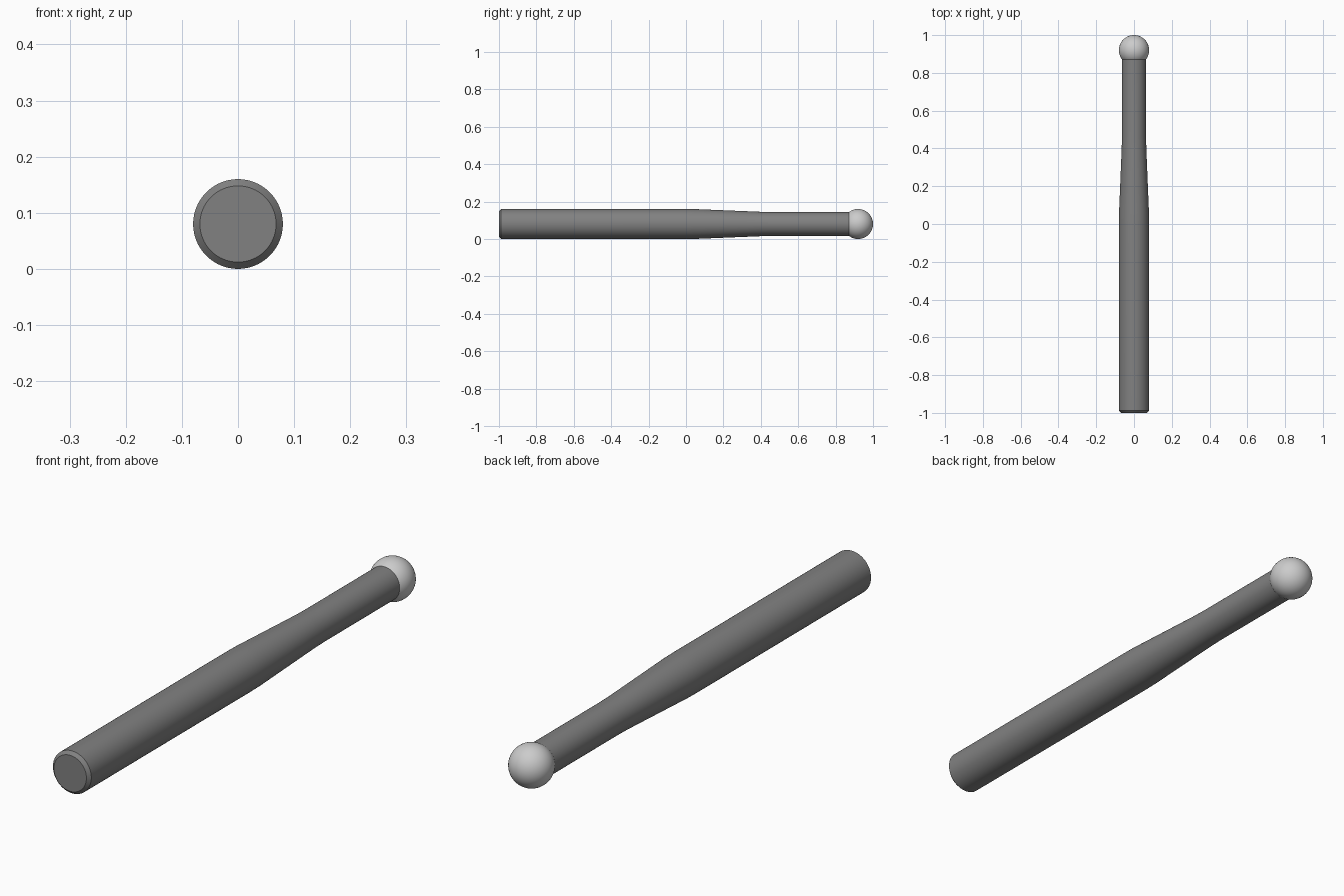
import bpy, bmesh, math
from mathutils import Matrix

if "Cube" in bpy.data.objects:
    bpy.data.objects.remove(bpy.data.objects["Cube"])

R = 0.08      # largest radius, also the axis height
SIDES = 64


def material(name, grey):
    m = bpy.data.materials.new(name)
    m.diffuse_color = (grey, grey, grey, 1)
    m.use_nodes = True
    m.node_tree.nodes["Principled BSDF"].inputs["Base Color"].default_value = m.diffuse_color
    return m


def finish(name, bm, mat=None):
    bmesh.ops.recalc_face_normals(bm, faces=bm.faces)
    me = bpy.data.meshes.new(name)
    bm.to_mesh(me)
    bm.free()
    ob = bpy.data.objects.new(name, me)
    bpy.context.collection.objects.link(ob)
    if mat:
        me.materials.append(mat)
    bpy.ops.object.select_all(action='DESELECT')
    ob.select_set(True)
    bpy.context.view_layer.objects.active = ob
    bpy.ops.object.shade_smooth_by_angle(angle=math.radians(30))
    return ob


# Tapered handle: (y, radius) profile turned around the long axis
profile = [(-1.0, 0.068), (-0.988, R), (0.0, R), (0.06, 0.0792),
           (0.40, 0.0652), (0.46, 0.064), (0.89, 0.064)]
bm = bmesh.new()
rings = []
for y, r in profile:
    rings.append([bm.verts.new((r * math.cos(a), y, R + r * math.sin(a)))
                  for a in (2 * math.pi * i / SIDES for i in range(SIDES))])
for a, b in zip(rings, rings[1:]):
    for i in range(SIDES):
        j = (i + 1) % SIDES
        bm.faces.new((a[i], a[j], b[j], b[i]))
bm.faces.new(rings[0])
bm.faces.new(rings[-1])
finish("handle", bm, material("dark_grey", 0.22))

# Ball tip, poles along the handle axis
bm = bmesh.new()
bmesh.ops.create_uvsphere(bm, u_segments=SIDES, v_segments=32, radius=R,
                          matrix=Matrix.Translation((0, 1 - R, R)) @ Matrix.Rotation(math.pi / 2, 4, 'X'))
finish("ball_tip", bm)
